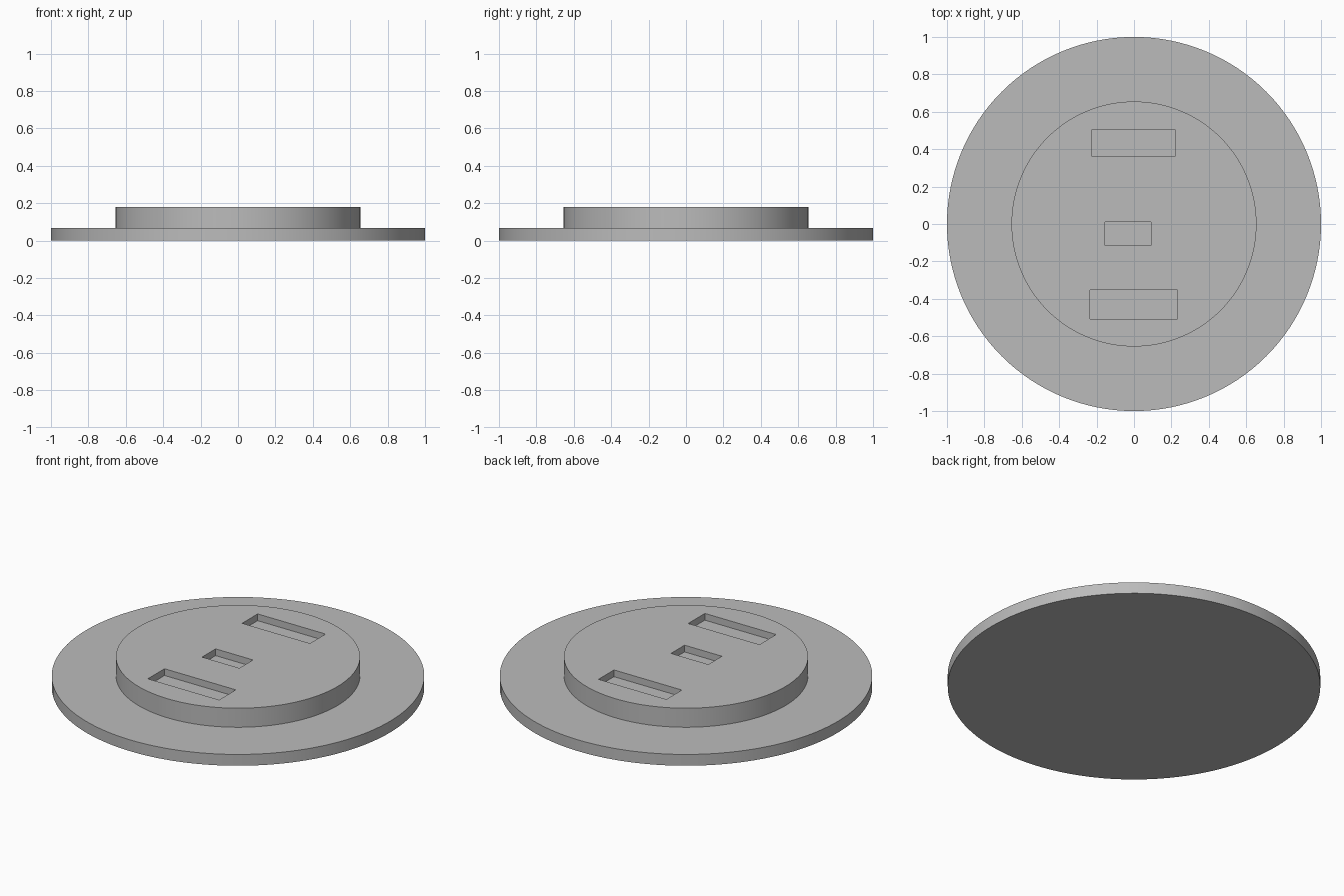
import bpy
import math

cube = bpy.data.objects.get("Cube")
if cube:
    bpy.data.objects.remove(cube, do_unlink=True)

grey = bpy.data.materials.new("plain grey")
grey.use_nodes = True
colour = (0.5, 0.5, 0.5, 1)
grey.diffuse_color = colour
grey.node_tree.nodes["Principled BSDF"].inputs["Base Color"].default_value = colour

PLATE_TOP, DISC_TOP, SLOT_DEPTH = 0.067, 0.18, 0.04


def disc(name, radius, bottom, top):
    bpy.ops.mesh.primitive_cylinder_add(vertices=128, radius=radius, depth=top - bottom,
                                        location=(0, 0, (bottom + top) / 2))
    obj = bpy.context.object
    obj.name = name
    obj.data.materials.append(grey)
    return obj


def cut_slot(target, name, x0, x1, y0, y1):
    # Box straddling the top face, twice the slot depth tall
    bpy.ops.mesh.primitive_cube_add(size=1, location=((x0 + x1) / 2, (y0 + y1) / 2, DISC_TOP))
    cutter = bpy.context.object
    cutter.name = name
    cutter.scale = (x1 - x0, y1 - y0, 2 * SLOT_DEPTH)
    cutter.data.materials.append(grey)
    cutter.hide_render = True
    cutter.hide_set(True)
    cutter.display_type = 'WIRE'
    mod = target.modifiers.new(name, 'BOOLEAN')
    mod.operation = 'DIFFERENCE'
    mod.solver = 'EXACT'
    mod.object = cutter


def smooth(obj):
    bpy.ops.object.select_all(action='DESELECT')
    obj.select_set(True)
    bpy.context.view_layer.objects.active = obj
    bpy.ops.object.shade_smooth_by_angle(angle=math.radians(30))


# Wide flange and raised disc
flange = disc("base_flange", 1, 0, PLATE_TOP)
raised = disc("raised_disc", 0.655, PLATE_TOP, DISC_TOP)
smooth(flange)
smooth(raised)

# Three shallow rectangular pockets
cut_slot(raised, "back_slot_cutter", -0.225, 0.22, 0.36, 0.505)
cut_slot(raised, "middle_slot_cutter", -0.155, 0.09, -0.115, 0.012)
cut_slot(raised, "front_slot_cutter", -0.235, 0.232, -0.508, -0.352)
